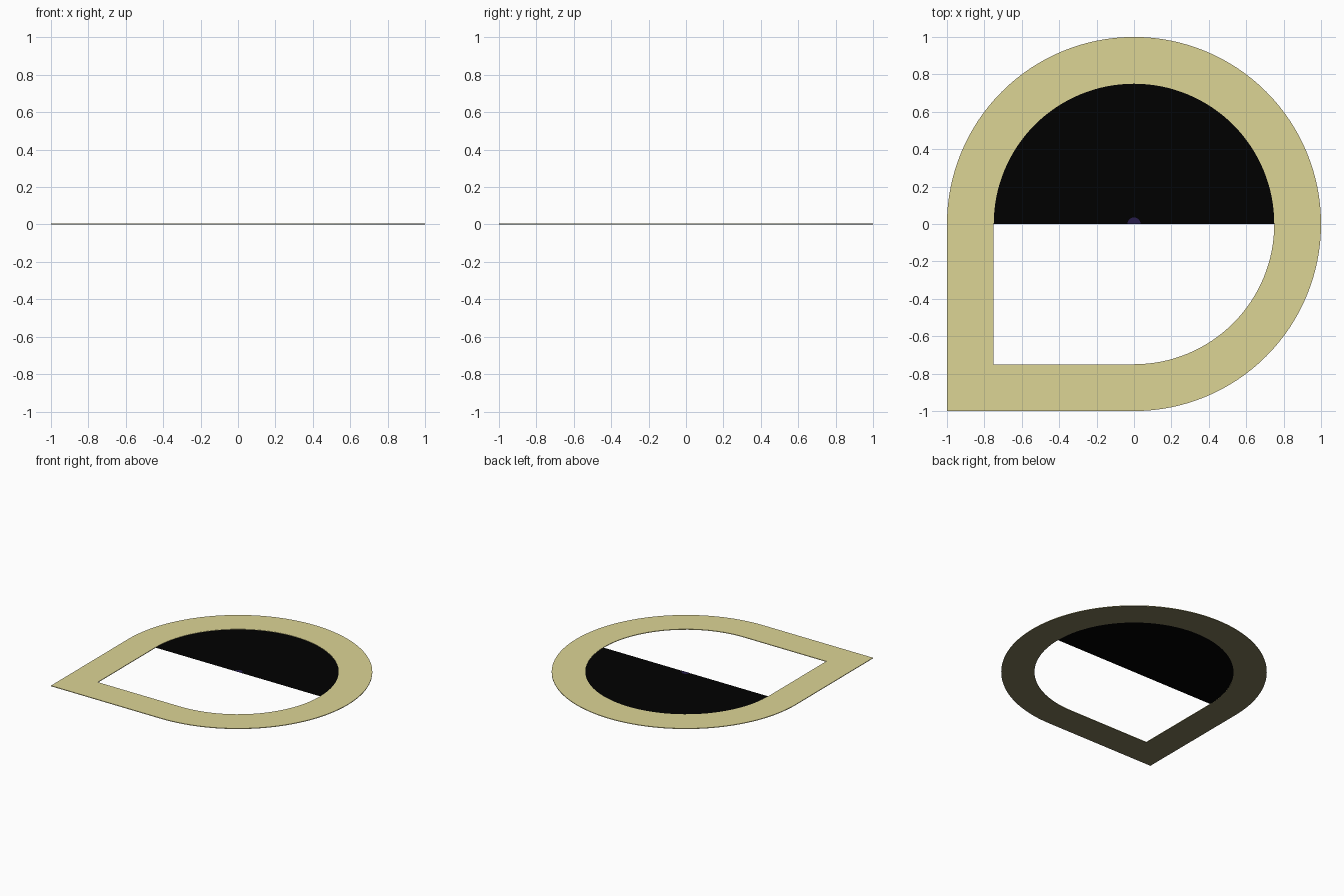
import bpy, math

if "Cube" in bpy.data.objects:
    bpy.data.objects.remove(bpy.data.objects["Cube"])

def material(name, rgb):
    m = bpy.data.materials.new(name)
    m.diffuse_color = (*rgb, 1)
    m.use_nodes = True
    m.node_tree.nodes["Principled BSDF"].inputs["Base Color"].default_value = m.diffuse_color
    return m

khaki = material("khaki", (0.72, 0.66, 0.30))
olive = material("dark olive", (0.205, 0.185, 0.10))
black = material("black", (0, 0, 0))
indigo = material("dark indigo", (0.02, 0.012, 0.07))

T = 0.005   # thickness of the border
R = 0.75    # inner radius

def arc(r, a0, a1, n):
    return [(r * math.cos(math.radians(a0 + (a1 - a0) * i / n)),
             r * math.sin(math.radians(a0 + (a1 - a0) * i / n)), 0) for i in range(n + 1)]

def teardrop(r):
    # three quarters of a circle plus one square corner
    return arc(r, -90, 180, 96) + [(-r, -r, 0)]

def flat(name, verts, faces, mats, z=0):
    me = bpy.data.meshes.new(name)
    me.from_pydata(verts, [], faces)
    for m in mats:
        me.materials.append(m)
    ob = bpy.data.objects.new(name, me)
    ob.location.z = z
    bpy.context.collection.objects.link(ob)
    return ob

# thin teardrop border with an open middle: top, bottom and both walls
outer, inner = teardrop(1.0), teardrop(R)
n = len(outer)
low = outer + inner
verts = low + [(x, y, T) for x, y, _ in low]
faces = []
for i in range(n):
    j = (i + 1) % n
    faces += [(2*n + i, 2*n + j, 3*n + j, 3*n + i),   # top
              (i, n + i, n + j, j),                   # bottom
              (i, j, 2*n + j, 2*n + i),               # outer wall
              (n + j, n + i, 3*n + i, 3*n + j)]       # inner wall
border = flat("border", verts, faces, [khaki, olive])
# underside is darker
for p in border.data.polygons:
    p.material_index = 1 if p.normal.z < -0.5 else 0

# upper half disc filling half of the opening
half = arc(R, 0, 180, 64)
flat("upper_half", half, [tuple(range(len(half)))], [black], T / 2)

# tiny mark at the centre
mark = arc(0.035, 0, 180, 12)
flat("centre_mark", mark, [tuple(range(len(mark)))], [indigo], T / 2 + 0.001)
